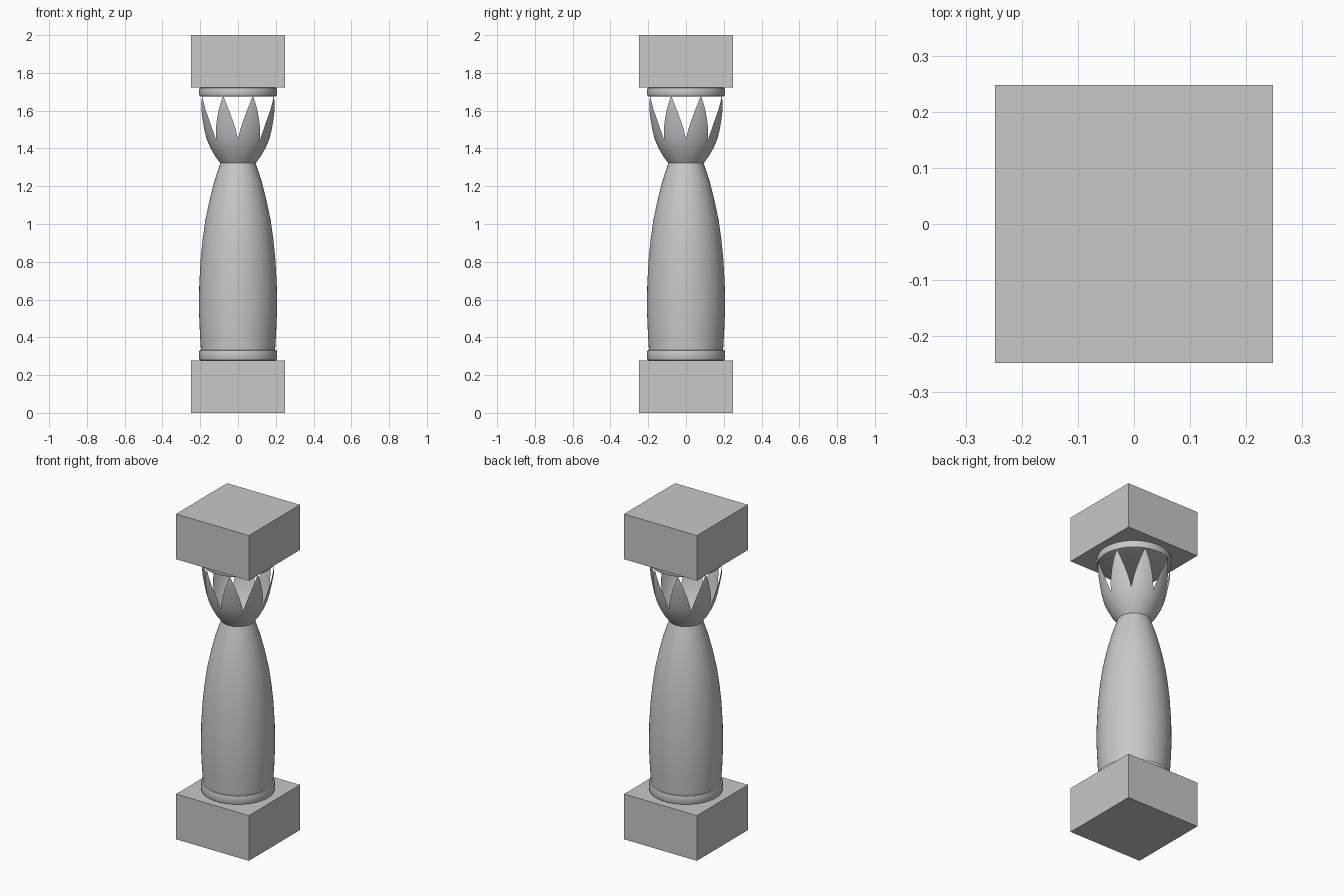
import bpy, bmesh
from math import sin, cos, pi, radians

cube = bpy.data.objects.get("Cube")
if cube:
    bpy.data.objects.remove(cube, do_unlink=True)

stone = bpy.data.materials.new("grey_stone")
stone.use_nodes = True
GREY = (0.58, 0.58, 0.58, 1)
stone.diffuse_color = GREY
stone.node_tree.nodes["Principled BSDF"].inputs["Base Color"].default_value = GREY


def finish(name, bm, smooth=True):
    mesh = bpy.data.meshes.new(name)
    bm.to_mesh(mesh)
    bm.free()
    mesh.materials.append(stone)
    ob = bpy.data.objects.new(name, mesh)
    bpy.context.collection.objects.link(ob)
    if smooth:
        bpy.ops.object.select_all(action='DESELECT')
        ob.select_set(True)
        bpy.context.view_layer.objects.active = ob
        bpy.ops.object.shade_smooth_by_angle(angle=radians(35))
    return ob


def block(name, z0, z1, half=0.248):
    bm = bmesh.new()
    bmesh.ops.create_cube(bm, size=1)
    for v in bm.verts:
        v.co.x *= 2 * half
        v.co.y *= 2 * half
        v.co.z = z0 if v.co.z < 0 else z1
    finish(name, bm, smooth=False)


def lathe(name, profile, segs=64):
    """Turn (radius, height) points, listed bottom to top, into a capped solid."""
    bm = bmesh.new()
    rings = [[bm.verts.new((r * cos(2 * pi * i / segs), r * sin(2 * pi * i / segs), z))
              for i in range(segs)] for r, z in profile]
    for a, b in zip(rings, rings[1:]):
        for i in range(segs):
            j = (i + 1) % segs
            bm.faces.new((a[i], a[j], b[j], b[i]))
    bm.faces.new(rings[0][::-1])
    bm.faces.new(rings[-1])
    finish(name, bm)


def collar(name, z0, z1, r=0.206):
    b = 0.008
    lathe(name, [(r - b, z0), (r - 0.3 * b, z0 + 0.3 * b), (r, z0 + b),
                 (r, z1 - b), (r - 0.3 * b, z1 - 0.3 * b), (r - b, z1)])


# Square blocks and round collars at both ends
block("base_block", 0, 0.278)
block("top_block", 1.722, 2)
collar("base_collar", 0.278, 0.333)
collar("top_collar", 1.676, 1.722)

# Swelling shaft
lathe("shaft", [(0.196, 0.33), (0.202, 0.43), (0.207, 0.55), (0.205, 0.68),
                (0.198, 0.81), (0.187, 0.92), (0.173, 1.02), (0.152, 1.12),
                (0.127, 1.22), (0.093, 1.322)])

# Hollow crown: a thin bowl that splits into pointed petals
PETALS, NOTCH, TIP = 8, 1.45, 1.68
crown = [(0.093, 1.322), (0.122, 1.36), (0.147, 1.405), (0.166, 1.45),
         (0.179, 1.5), (0.189, 1.55), (0.199, 1.6), (0.204, 1.645), (0.205, 1.68)]
bm = bmesh.new()
steps = 8
for p in range(PETALS):
    centre = (p + 0.5) * 2 * pi / PETALS
    rows = []
    for r, z in crown:
        t = max(0, (z - NOTCH) / (TIP - NOTCH))
        half = pi / PETALS * (1 - t ** 1.15)
        angles = [centre + half * (2 * k / steps - 1) for k in range(steps + 1)]
        rows.append([bm.verts.new((r * cos(a), r * sin(a), z)) for a in angles])
    for a, b in zip(rows, rows[1:]):
        for k in range(steps):
            bm.faces.new((a[k], a[k + 1], b[k + 1], b[k]))
bmesh.ops.remove_doubles(bm, verts=bm.verts, dist=0.0001)
finish("petal_crown", bm)
